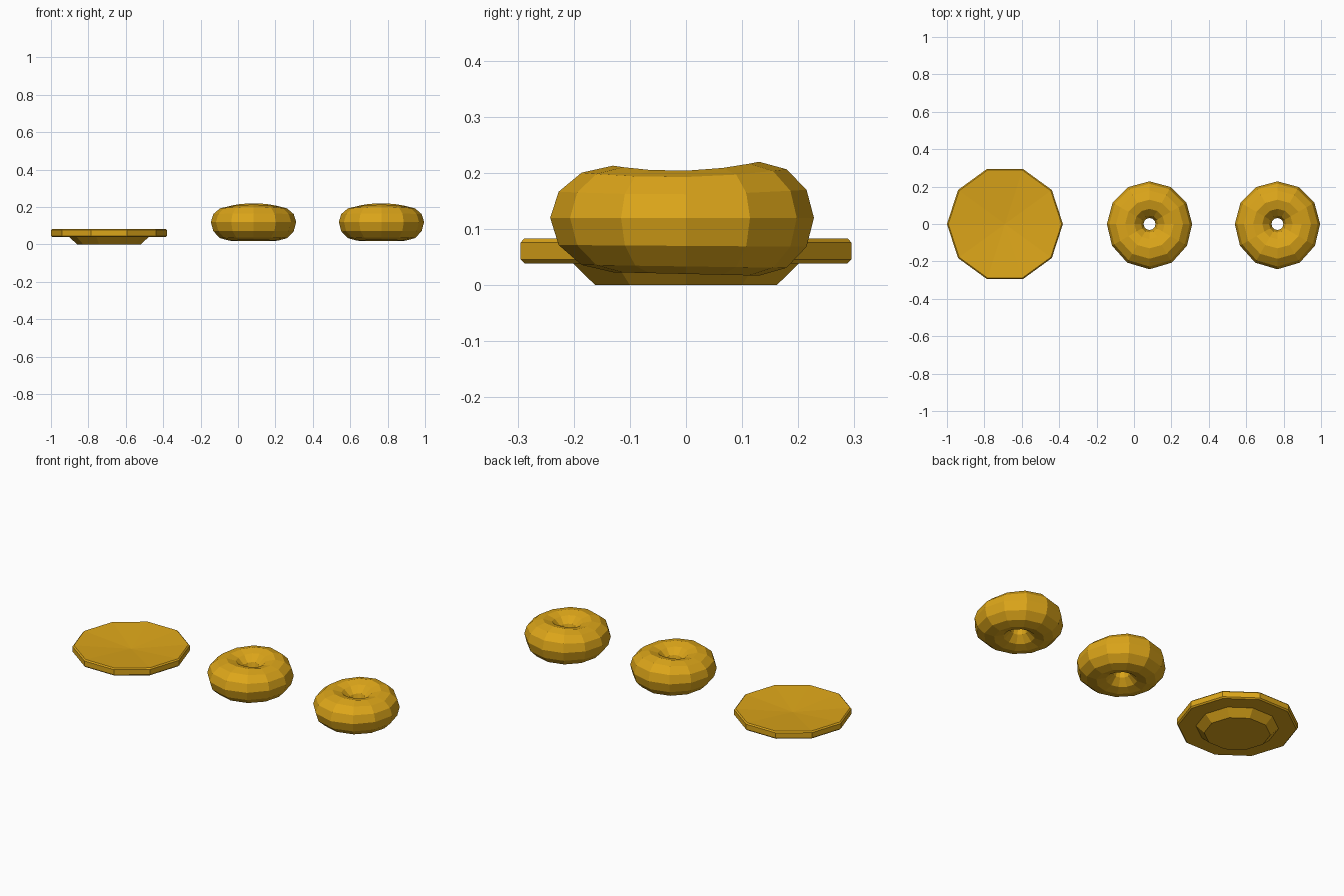
import bpy, bmesh
from math import sin, cos, tau

if "Cube" in bpy.data.objects:
    bpy.data.objects.remove(bpy.data.objects["Cube"])

icing = bpy.data.materials.new("golden_glaze")
icing.diffuse_color = (0.72, 0.38, 0.01, 1)
icing.use_nodes = True
icing.node_tree.nodes["Principled BSDF"].inputs["Base Color"].default_value = icing.diffuse_color


def finish(bm, name, x):
    bmesh.ops.recalc_face_normals(bm, faces=bm.faces)
    mesh = bpy.data.meshes.new(name)
    bm.to_mesh(mesh)
    bm.free()
    mesh.materials.append(icing)
    obj = bpy.data.objects.new(name, mesh)
    obj.location.x = x
    bpy.context.collection.objects.link(obj)


def skin(bm, a, b):
    # Quads between two closed loops
    n = len(a)
    for i in range(n):
        j = (i + 1) % n
        bm.faces.new((a[i], a[j], b[j], b[i]))


def plate(name, x, sides=10):
    # Lathed low-poly plate: flat foot, chamfered rim, shallow dish
    bm = bmesh.new()
    profile = [(0.17, 0), (0.212, 0.039), (0.303, 0.039), (0.31, 0.046),
               (0.31, 0.076), (0.303, 0.083)]
    rings = [[bm.verts.new((r * cos(tau * i / sides), r * sin(tau * i / sides), z))
              for i in range(sides)] for r, z in profile]
    bm.faces.new(rings[0])
    for a, b in zip(rings, rings[1:]):
        skin(bm, a, b)
    centre = bm.verts.new((0, 0, 0.06))
    top = rings[-1]
    for i in range(sides):
        bm.faces.new((top[i], top[(i + 1) % sides], centre))
    finish(bm, name, x)


def doughnut(name, x, n=12):
    # Slightly uneven hand-made ring
    bm = bmesh.new()
    rings = []
    for i in range(n):
        p = tau * i / n
        upper = 0.084 + 0.0125 * sin(p) ** 2 + 0.0035 * sin(p)
        lower = 0.1 + 0.003 * sin(p)
        bulge = 0.014 * max(0, -sin(p)) ** 2
        ring = []
        for j in range(n):
            t = tau * j / n
            r = 0.13 + 0.098 * cos(t) + bulge * max(0, cos(t))
            h = upper if sin(t) > 0 else lower
            ring.append(bm.verts.new((r * cos(p), r * sin(p), 0.12 + h * sin(t))))
        rings.append(ring)
    for i in range(n):
        skin(bm, rings[i], rings[(i + 1) % n])
    finish(bm, name, x)


plate("plate", -0.69)
for k, x in enumerate((0.083, 0.767)):
    doughnut(f"doughnut_{k + 1}", x)
